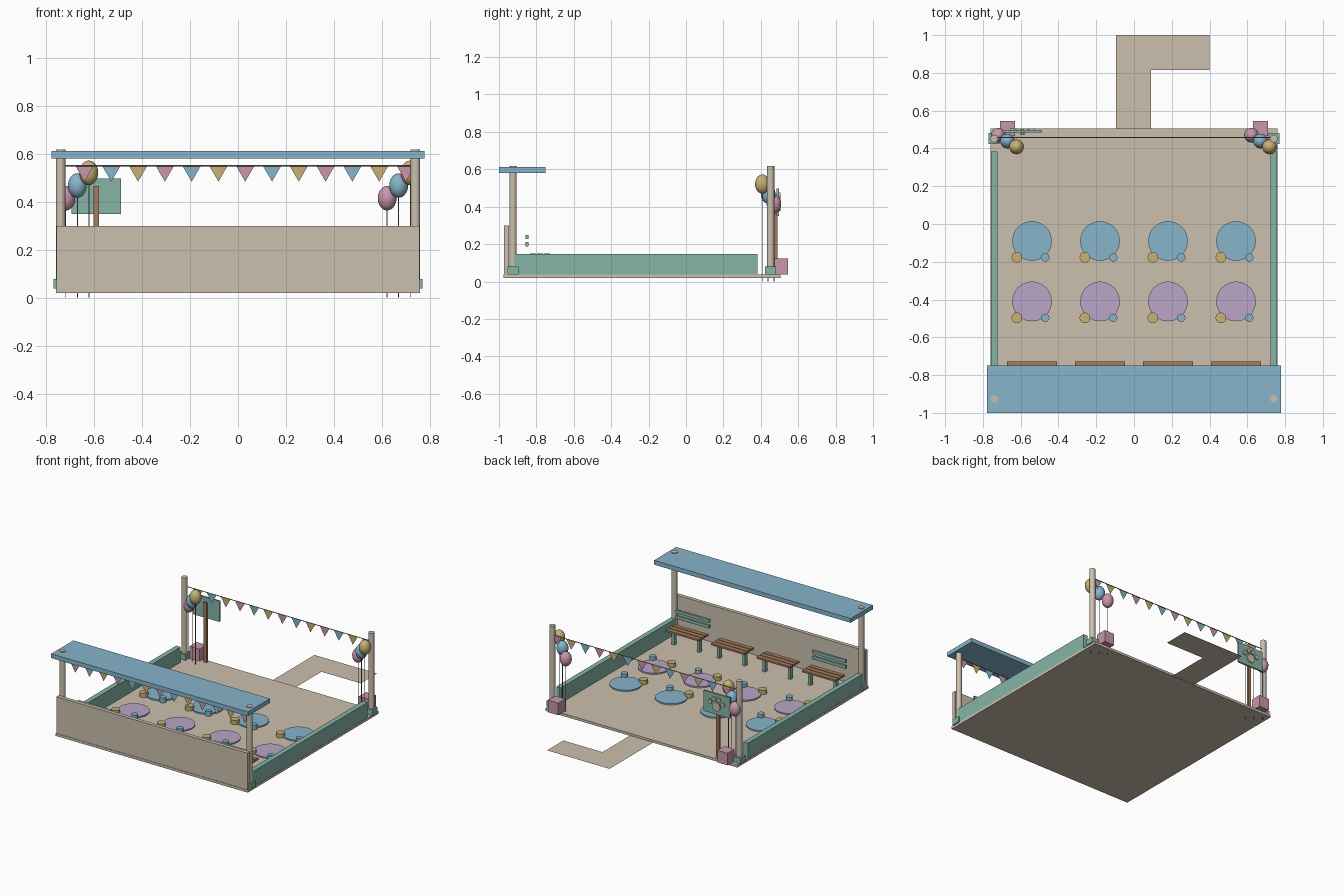
import bpy, bmesh, math
from mathutils import Matrix, Vector

if "Cube" in bpy.data.objects:
    bpy.data.objects.remove(bpy.data.objects["Cube"])

PALETTE = {
    "sand": (0.60, 0.53, 0.42), "sky_blue": (0.24, 0.46, 0.60),
    "lilac": (0.49, 0.38, 0.58), "sage_green": (0.24, 0.46, 0.39),
    "rose": (0.58, 0.31, 0.41), "straw": (0.58, 0.44, 0.17),
    "wood_brown": (0.38, 0.20, 0.11), "thread_grey": (0.25, 0.24, 0.23),
}
MATS = {}
for key, rgb in PALETTE.items():
    MATS[key] = bpy.data.materials.new(key)
    MATS[key].diffuse_color = (*rgb, 1)


def finish(name, bm, mat, smooth=False):
    mesh = bpy.data.meshes.new(name)
    bm.to_mesh(mesh)
    bm.free()
    mesh.materials.append(MATS[mat])
    ob = bpy.data.objects.new(name, mesh)
    bpy.context.collection.objects.link(ob)
    if smooth:
        bpy.ops.object.select_all(action='DESELECT')
        ob.select_set(True)
        bpy.context.view_layer.objects.active = ob
        bpy.ops.object.shade_smooth_by_angle()
    return ob


def box(name, mat, x, y, z):
    """Box from (min, max) pairs."""
    bm = bmesh.new()
    mid = [(a + b) / 2 for a, b in (x, y, z)]
    size = [b - a for a, b in (x, y, z)]
    bmesh.ops.create_cube(bm, size=1, matrix=Matrix.Translation(mid) @ Matrix.Diagonal((*size, 1)))
    return finish(name, bm, mat)


def rod(name, mat, start, end, r, sides=24):
    """Cylinder between two points."""
    a, b = Vector(start), Vector(end)
    turn = (b - a).to_track_quat('Z', 'Y').to_matrix().to_4x4()
    bm = bmesh.new()
    bmesh.ops.create_cone(bm, cap_ends=True, segments=sides, radius1=r, radius2=r,
                          depth=(b - a).length,
                          matrix=Matrix.Translation((a + b) / 2) @ turn)
    return finish(name, bm, mat, True)


def sheet(name, mat, points):
    """Single flat polygon."""
    bm = bmesh.new()
    bm.faces.new([bm.verts.new(p) for p in points])
    return finish(name, bm, mat)


# Ground slab, path, front wall and roof
box("floor", "sand", (-0.76, 0.76), (-0.975, 0.505), (0.02, 0.038))
sheet("path", "sand", [(x, y, 0.022) for x, y in
      ((-0.095, 0.505), (0.09, 0.505), (0.09, 0.815), (0.4, 0.815), (0.4, 1.0), (-0.095, 1.0))])
box("front_wall", "sand", (-0.757, 0.757), (-0.972, -0.945), (0.02, 0.3))
box("roof", "sky_blue", (-0.778, 0.778), (-1.0, -0.75), (0.581, 0.612))

# Posts with feet, and low side walls
for s in (-1, 1):
    x = s * 0.74
    for y in (-0.925, 0.452):
        rod("post", "sand", (x, y, 0.038), (x, y, 0.618), 0.02)
        box("post_foot", "sage_green", (x - 0.029, x + 0.029), (y - 0.029, y + 0.029), (0.038, 0.079))
    box("side_wall", "sage_green", (x - 0.018, x + 0.018), (-0.93, 0.383), (0.038, 0.147))

# Bunting between each pair of posts
for y in (-0.925, 0.457):
    rod("bunting_string", "thread_grey", (-0.74, y, 0.551), (0.74, y, 0.551), 0.003, 6)
    for i in range(13):
        x = -0.64 + i * 0.1117
        sheet("bunting_flag", ("rose", "sky_blue", "straw")[i % 3],
              [(x - 0.038, y, 0.55), (x, y, 0.484), (x + 0.038, y, 0.55)])

# Balloon bunches with gift boxes behind
for s in (-1, 1):
    cx = s * 0.67
    box("gift_box", "rose", (cx - 0.04, cx + 0.04), (0.465, 0.545), (0.038, 0.124))
    for i, mat in enumerate(("rose", "sky_blue", "straw")):
        x, y, z = cx + (i - 1) * 0.048, 0.47 - i * 0.031, 0.415 + i * 0.053
        bm = bmesh.new()
        bmesh.ops.create_uvsphere(bm, u_segments=24, v_segments=16, radius=1,
                                  matrix=Matrix.Translation((x, y, z)) @ Matrix.Diagonal((0.039, 0.039, 0.051, 1)))
        finish("balloon", bm, mat, True)
        rod("balloon_string", "thread_grey", (x, y, 0.0), (x, y, z - 0.048), 0.002, 6)

# Sign board with a paw motif on its back face
box("sign_post", "wood_brown", (-0.602, -0.58), (0.472, 0.488), (0.038, 0.465))
box("sign_board", "sage_green", (-0.695, -0.487), (0.485, 0.497), (0.35, 0.498))
for dx, z, r in ((0, 0.408, 0.031), (-0.05, 0.434, 0.015), (-0.019, 0.46, 0.015),
                 (0.019, 0.46, 0.015), (0.05, 0.434, 0.015)):
    rod("paw_pad", "sand", (-0.591 + dx, 0.495, z), (-0.591 + dx, 0.505, z), r)

# Round mats, each with a stool and a bowl; slatted benches along the front
for i, cx in enumerate((-0.54, -0.18, 0.18, 0.54)):
    for cy, mat in ((-0.09, "sky_blue"), (-0.41, "lilac")):
        rod("round_mat", mat, (cx, cy, 0.036), (cx, cy, 0.047), 0.105, 40)
        rod("stool", "straw", (cx - 0.08, cy - 0.087, 0.038), (cx - 0.08, cy - 0.087, 0.068), 0.028)
        rod("bowl", "sky_blue", (cx + 0.07, cy - 0.087, 0.038), (cx + 0.07, cy - 0.087, 0.072), 0.022)
    for k in range(3):
        y = -0.835 + k * 0.0375
        box("bench_slat", "wood_brown", (cx - 0.132, cx + 0.132), (y, y + 0.032), (0.138, 0.151))
    for s in (-1, 1):
        x = cx + s * 0.1
        box("bench_leg", "sage_green", (x - 0.01, x + 0.01), (-0.795, -0.767), (0.038, 0.138))
    if i in (0, 3):
        for z in (0.187, 0.227):
            box("bench_back", "sage_green", (cx - 0.132, cx + 0.132), (-0.858, -0.843), (z, z + 0.023))

for m in bpy.data.materials:
    if m.users and not m.is_grease_pencil:
        m.use_nodes = True
        m.node_tree.nodes["Principled BSDF"].inputs["Base Color"].default_value = m.diffuse_color
